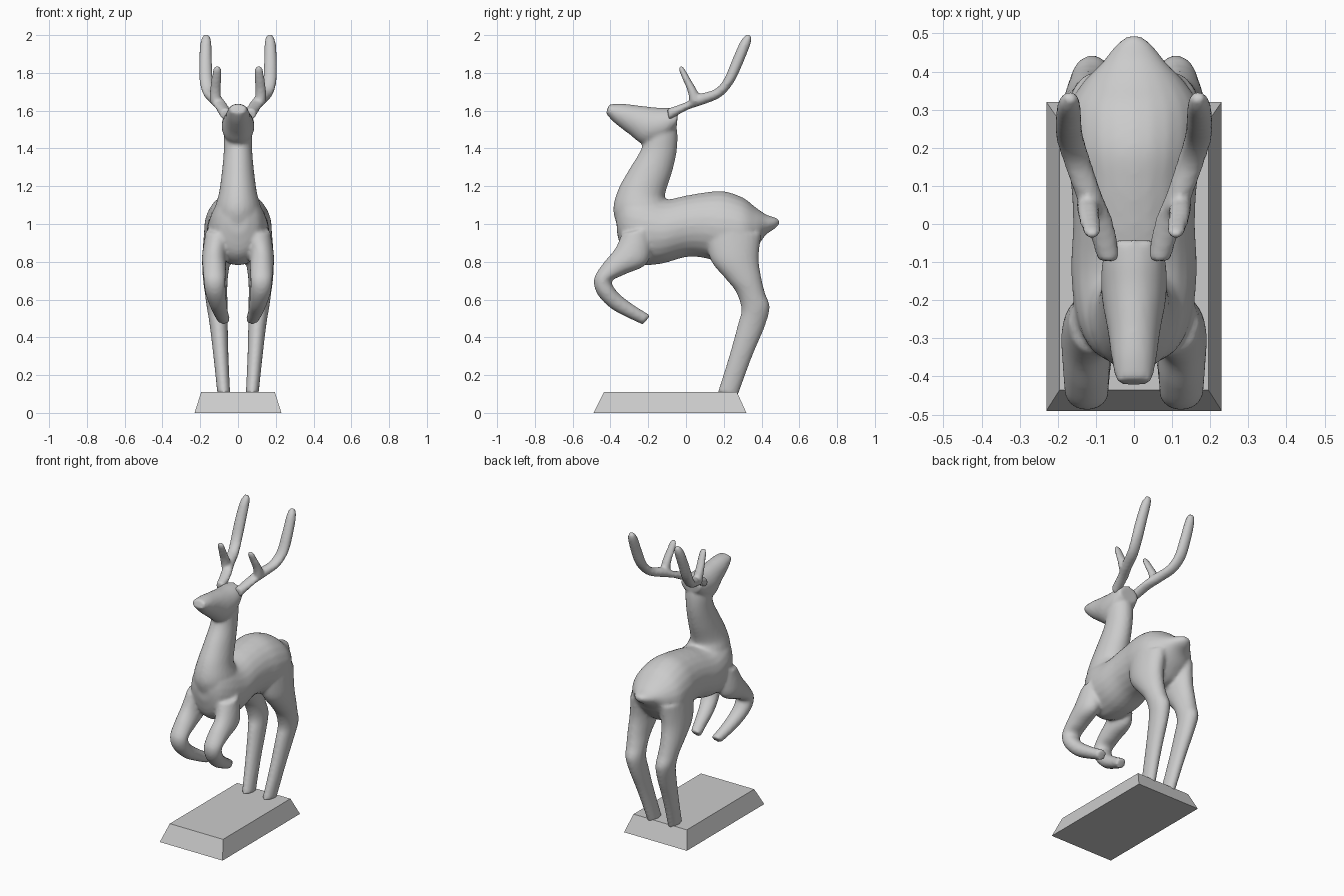
import bpy, bmesh, math
from mathutils import Vector

# Each section: (y, z) of one silhouette edge, (y, z) of the opposite edge, x centre, x half-width
TORSO = [(-.365, .95, -.37, 1.08, 0, .05), (-.33, .84, -.33, 1.16, 0, .11),
         (-.25, .785, -.25, 1.17, 0, .15), (-.13, .79, -.12, 1.13, 0, .165),
         (0, .825, 0, 1.15, 0, .16), (.1, .82, .1, 1.167, 0, .165),
         (.2, .79, .2, 1.173, 0, .178), (.3, .80, .3, 1.14, 0, .175),
         (.37, .87, .37, 1.087, 0, .135), (.42, .94, .425, 1.05, 0, .085),
         (.47, .975, .475, 1.033, 0, .045), (.492, .995, .495, 1.02, 0, .015)]
NECK = [(-.35, .95, -.02, 1.0, 0, .15), (-.385, 1.07, -.10, 1.12, 0, .12),
        (-.36, 1.18, -.11, 1.16, 0, .10), (-.30, 1.29, -.075, 1.27, 0, .085),
        (-.245, 1.38, -.05, 1.38, 0, .076), (-.225, 1.44, -.045, 1.48, 0, .075),
        (-.22, 1.52, -.06, 1.56, 0, .07)]
HEAD = [(-.05, 1.51, -.04, 1.61, 0, .07), (-.12, 1.44, -.10, 1.615, 0, .085),
        (-.22, 1.42, -.16, 1.617, 0, .085), (-.30, 1.475, -.25, 1.627, 0, .07),
        (-.38, 1.537, -.34, 1.637, 0, .058), (-.424, 1.585, -.407, 1.634, 0, .046)]
FORELEG = [(-.34, .95, -.18, .98, .10, .07), (-.375, .87, -.2, .80, .125, .065),
           (-.44, .79, -.32, .735, .125, .062), (-.487, .71, -.39, .70, .124, .058),
           (-.47, .63, -.375, .655, .12, .055), (-.40, .555, -.33, .61, .107, .048),
           (-.31, .505, -.26, .56, .092, .04), (-.23, .468, -.187, .516, .075, .034)]
HINDLEG = [(.1, .95, .40, .95, .10, .08), (.13, .81, .385, .82, .115, .075),
           (.21, .71, .40, .71, .12, .066), (.265, .64, .42, .63, .116, .06),
           (.293, .55, .443, .56, .11, .055), (.275, .47, .418, .46, .102, .048),
           (.228, .30, .347, .29, .09, .04), (.168, .11, .272, .085, .075, .034)]
ANTLER = [(-.09, 1.55, -.10, 1.61, .065, .03), (.01, 1.605, 0, 1.645, .09, .036),
          (.09, 1.632, .07, 1.687, .12, .035), (.185, 1.673, .15, 1.712, .15, .036),
          (.253, 1.75, .20, 1.765, .168, .036), (.303, 1.855, .243, 1.865, .172, .034),
          (.342, 1.955, .287, 1.965, .17, .029), (.347, 1.997, .32, 2.004, .167, .015)]
TINE = [(.02, 1.64, .08, 1.66, .12, .03), (.008, 1.705, .057, 1.71, .12, .029),
        (-.017, 1.765, .022, 1.77, .115, .026), (-.037, 1.815, -.008, 1.822, .11, .021),
        (-.037, 1.836, -.022, 1.838, .11, .008)]


def resample(secs, n=5):
    """Catmull-Rom interpolation of section values."""
    pts = [secs[0]] + secs + [secs[-1]]
    out = []
    for i in range(1, len(pts) - 2):
        for k in range(n):
            t = k / n
            out.append([.5 * (2 * b + (c - a) * t + (2 * a - 5 * b + 4 * c - d) * t * t
                              + (3 * b - a - 3 * c + d) * t ** 3)
                        for a, b, c, d in zip(*pts[i - 1:i + 3])])
    return out + [list(secs[-1])]


def loft(bm, secs, side=1, sides=24):
    """Closed tube of elliptical rings between the two silhouette edges."""
    rings = []
    for y1, z1, y2, z2, xc, hw in resample(secs):
        ring = []
        for k in range(sides):
            a = 2 * math.pi * k / sides
            c, s = math.cos(a), math.sin(a)
            ring.append(bm.verts.new((side * (xc + hw * s),
                                      (y1 + y2) / 2 + c * (y2 - y1) / 2,
                                      (z1 + z2) / 2 + c * (z2 - z1) / 2)))
        rings.append(ring)
    for r, q in zip(rings, rings[1:]):
        for k in range(sides):
            j = (k + 1) % sides
            bm.faces.new((r[k], r[j], q[j], q[k]))
    bm.faces.new(rings[0])
    bm.faces.new(rings[-1])


def add_object(name, bm):
    bmesh.ops.recalc_face_normals(bm, faces=bm.faces)
    me = bpy.data.meshes.new(name)
    bm.to_mesh(me)
    bm.free()
    ob = bpy.data.objects.new(name, me)
    bpy.context.collection.objects.link(ob)
    return ob


def blended(name, centre, pairs, iterations):
    """Fuse overlapping lofts into one smooth skin."""
    bm = bmesh.new()
    for secs in centre:
        loft(bm, secs)
    for secs in pairs:
        for side in (1, -1):
            loft(bm, secs, side)
    ob = add_object(name, bm)
    m = ob.modifiers.new("fuse", 'REMESH')
    m.mode = 'VOXEL'
    m.voxel_size = .01
    m.use_smooth_shade = True
    s = ob.modifiers.new("soften", 'SMOOTH')
    s.factor = .5
    s.iterations = iterations
    return ob


# Deer body with legs, and the antlers
blended("deer_body", [TORSO, NECK, HEAD], [FORELEG, HINDLEG], 6)
blended("antlers", [], [ANTLER, TINE], 3)

# Bevelled plinth
bm = bmesh.new()
bmesh.ops.create_cube(bm, size=2)
for v in bm.verts:
    top = v.co.z > 0
    hx, y0, y1, z = (.195, -.435, .27, .11) if top else (.23, -.49, .32, 0)
    v.co = Vector((hx * v.co.x, y1 if v.co.y > 0 else y0, z))
add_object("plinth", bm)
